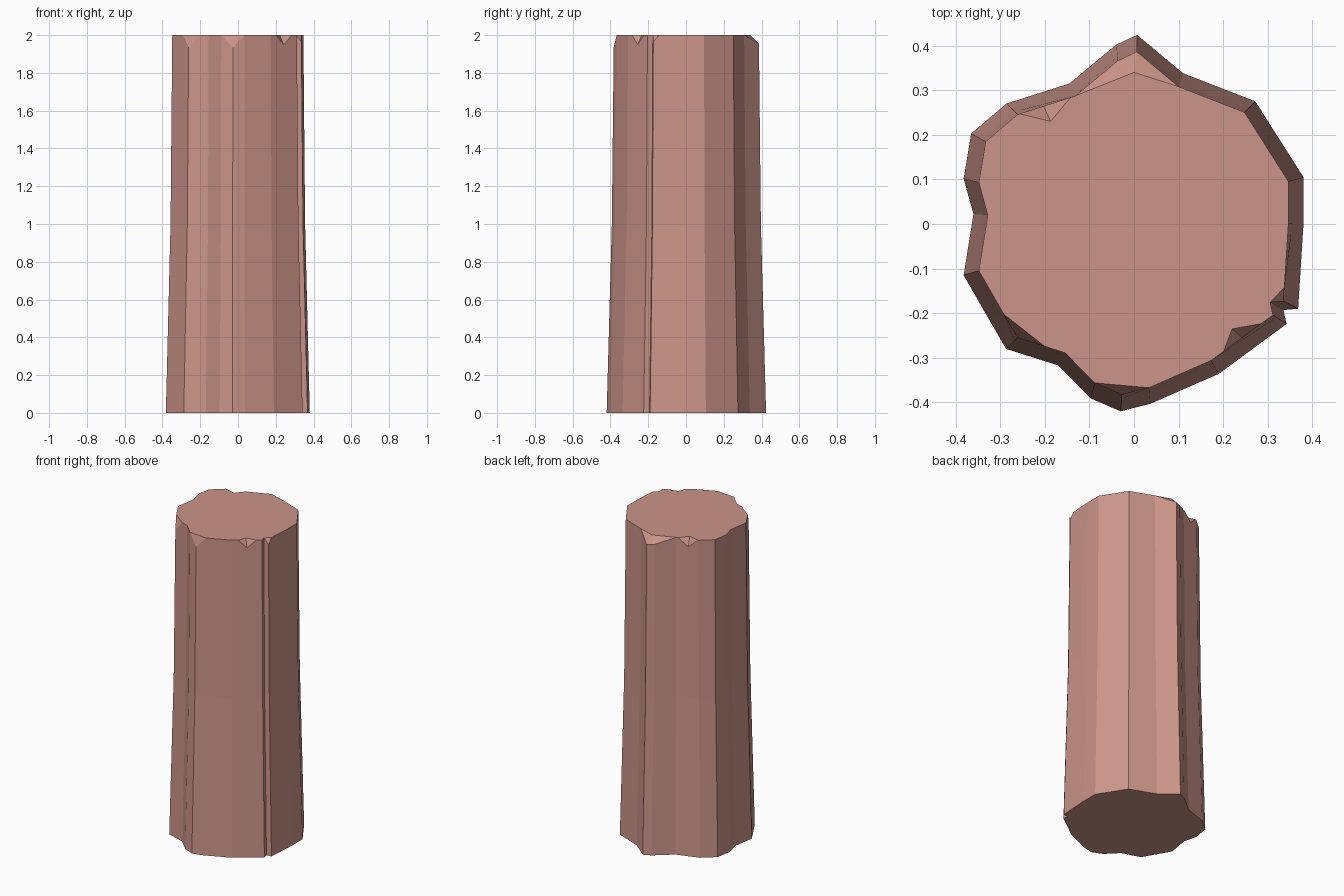
import bpy, bmesh, math

if "Cube" in bpy.data.objects:
    bpy.data.objects.remove(bpy.data.objects["Cube"])

# Irregular footprint of the stump, counterclockwise
OUTLINE = [(.38, .105), (.272, .275), (.11, .338), (.007, .424), (-.04, .402),
           (-.145, .315), (-.286, .27), (-.365, .203), (-.382, .102), (-.36, .022),
           (-.382, -.115), (-.287, -.28), (-.17, -.317), (-.097, -.391), (-.03, -.42),
           (.037, -.403), (.19, -.336), (.342, -.224), (.335, -.193), (.368, -.19),
           (.38, 0)]
N = len(OUTLINE)
MID, TOP, HEIGHT = .935, .911, 2.0

# Rim chips: start, lowered points, end (fractional corner positions), inner point
CHIPS = [
    (2, [(3, 1.955), (4, 1.96)], 5, (0, .34)),
    (5.08, [(5.55, 1.95)], 5.97, (-.187, .23)),
    (10.65, [(11, 1.935)], 11.58, None),
    (13, [(14, 1.935)], 15, None),
    (16.2, [(16.5, 1.95)], 16.81, (.22, -.235)),
    (18, [(19, 1.965)], 19.18, None),
]


def rim_xy(s):
    i = int(math.floor(s))
    t = s - i
    a, b = OUTLINE[i % N], OUTLINE[(i + 1) % N]
    return [TOP * (p + (q - p) * t) for p, q in zip(a, b)]


bm = bmesh.new()

# Base and middle rings, with a stronger flare in the lower half
base = [bm.verts.new((x, y, 0)) for x, y in OUTLINE]
mid = [bm.verts.new((x * MID, y * MID, 1)) for x, y in OUTLINE]

# Rim points, including the chips
heights = {i: HEIGHT for i in range(N)}
for start, lows, end, inner in CHIPS:
    heights[start] = heights[end] = HEIGHT
    heights.update(dict(lows))
rim = {s: bm.verts.new((*rim_xy(s), heights[s])) for s in sorted(heights)}

# Bark walls
for i in range(N):
    j = (i + 1) % N
    bm.faces.new([base[i], base[j], mid[j], mid[i]])
    upper = [rim[s] for s in rim if i <= s < i + 1] + [rim[j]]
    bm.faces.new([mid[i], mid[j]] + upper[::-1])

# Chip facets
inner_verts = {}
for start, lows, end, inner in CHIPS:
    chain = [rim[start]] + [rim[s] for s, z in lows] + [rim[end]]
    if inner:
        centre = bm.verts.new((*inner, HEIGHT))
        inner_verts[start] = centre
        for a, b in zip(chain, chain[1:]):
            bm.faces.new([a, b, centre])
    else:
        bm.faces.new(chain)

# Flat cut top and underside
cap = []
for s, v in rim.items():
    if heights[s] == HEIGHT:
        cap.append(v)
        if s in inner_verts:
            cap.append(inner_verts[s])
bm.faces.new(cap)
bm.faces.new(base[::-1])
bmesh.ops.recalc_face_normals(bm, faces=bm.faces)

mesh = bpy.data.meshes.new("trunk")
bm.to_mesh(mesh)
bm.free()
trunk = bpy.data.objects.new("trunk", mesh)
bpy.context.collection.objects.link(trunk)

mat = bpy.data.materials.new("bark")
mat.diffuse_color = (.60, .30, .25, 1)
mat.use_nodes = True
mat.node_tree.nodes["Principled BSDF"].inputs["Base Color"].default_value = mat.diffuse_color
mesh.materials.append(mat)
